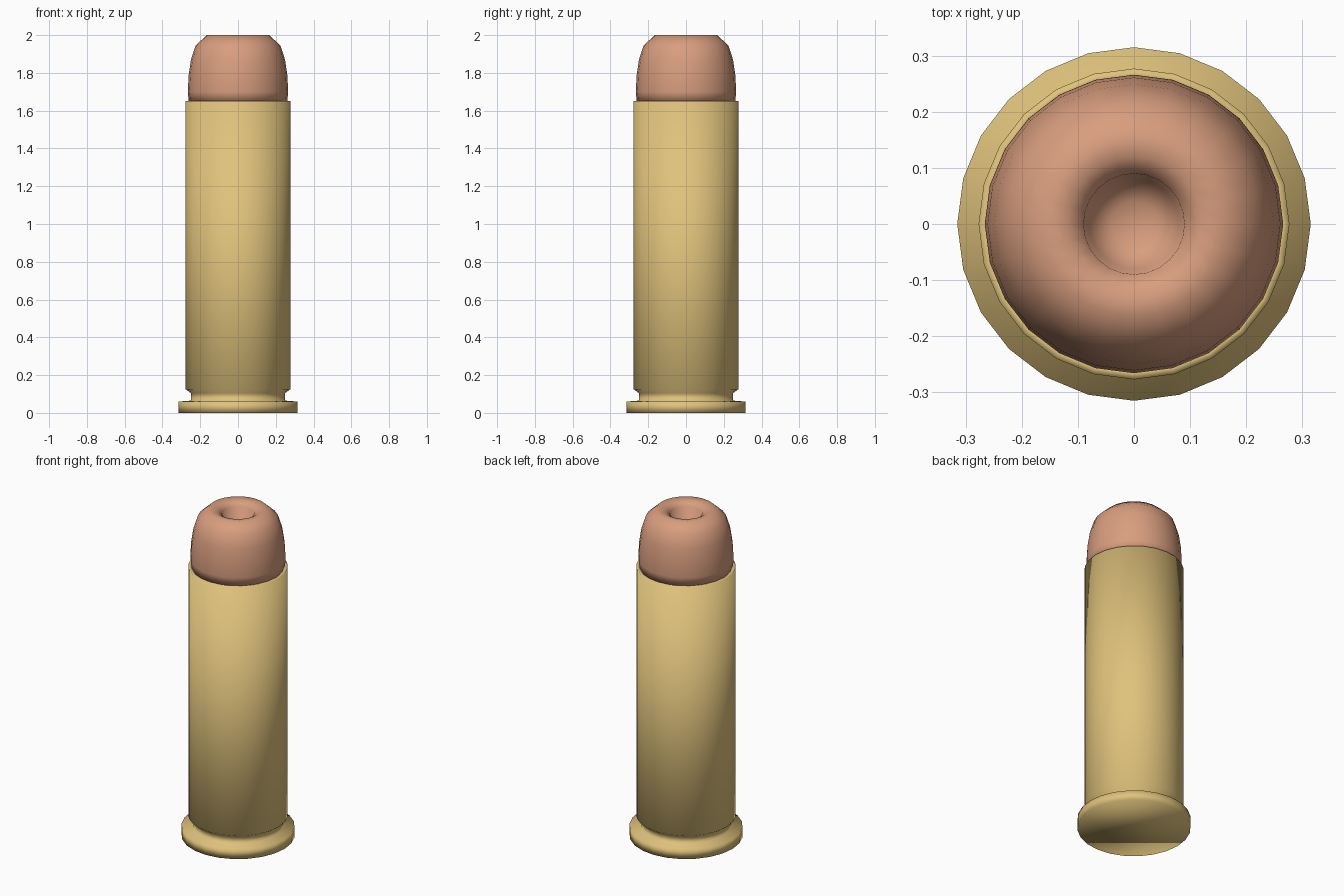
import bpy
import bmesh
from math import cos, sin, pi

SIDES = 24

cube = bpy.data.objects.get("Cube")
if cube:
    bpy.data.objects.remove(cube, do_unlink=True)


def make_material(name, colour):
    mat = bpy.data.materials.new(name)
    mat.use_nodes = True
    mat.diffuse_color = colour
    mat.node_tree.nodes["Principled BSDF"].inputs["Base Color"].default_value = colour
    return mat


def lathe(name, profile, mat):
    """Spin a (radius, height) profile around z and close both ends."""
    bm = bmesh.new()
    rings = []
    for r, z in profile:
        rings.append([bm.verts.new((r * cos(2 * pi * i / SIDES),
                                    r * sin(2 * pi * i / SIDES), z))
                      for i in range(SIDES)])
    for low, high in zip(rings, rings[1:]):
        for i in range(SIDES):
            j = (i + 1) % SIDES
            bm.faces.new((low[i], low[j], high[j], high[i]))
    bm.faces.new(list(reversed(rings[0])))
    bm.faces.new(rings[-1])
    bmesh.ops.recalc_face_normals(bm, faces=bm.faces)
    for face in bm.faces:
        face.smooth = True
    mesh = bpy.data.meshes.new(name)
    bm.to_mesh(mesh)
    bm.free()
    mesh.materials.append(mat)
    obj = bpy.data.objects.new(name, mesh)
    bpy.context.collection.objects.link(obj)
    return obj


brass = make_material("brass", (0.74, 0.54, 0.20, 1))
copper = make_material("copper", (0.69, 0.34, 0.21, 1))

# Case: flanged base, groove, straight wall, open mouth
lathe("case", [
    (0.315, 0.0), (0.315, 0.06),
    (0.25, 0.065), (0.25, 0.105),
    (0.277, 0.125), (0.277, 1.65),
    (0.258, 1.65), (0.255, 1.5),
], brass)

# Tip: tucked lower edge, rounded shoulder, funnel and hollow
lathe("tip", [
    (0.26, 1.645), (0.266, 1.70), (0.261, 1.79),
    (0.249, 1.87), (0.225, 1.945), (0.165, 2.0),
    (0.12, 1.993), (0.09, 1.972),
    (0.08, 1.86), (0.04, 1.83),
], copper)
